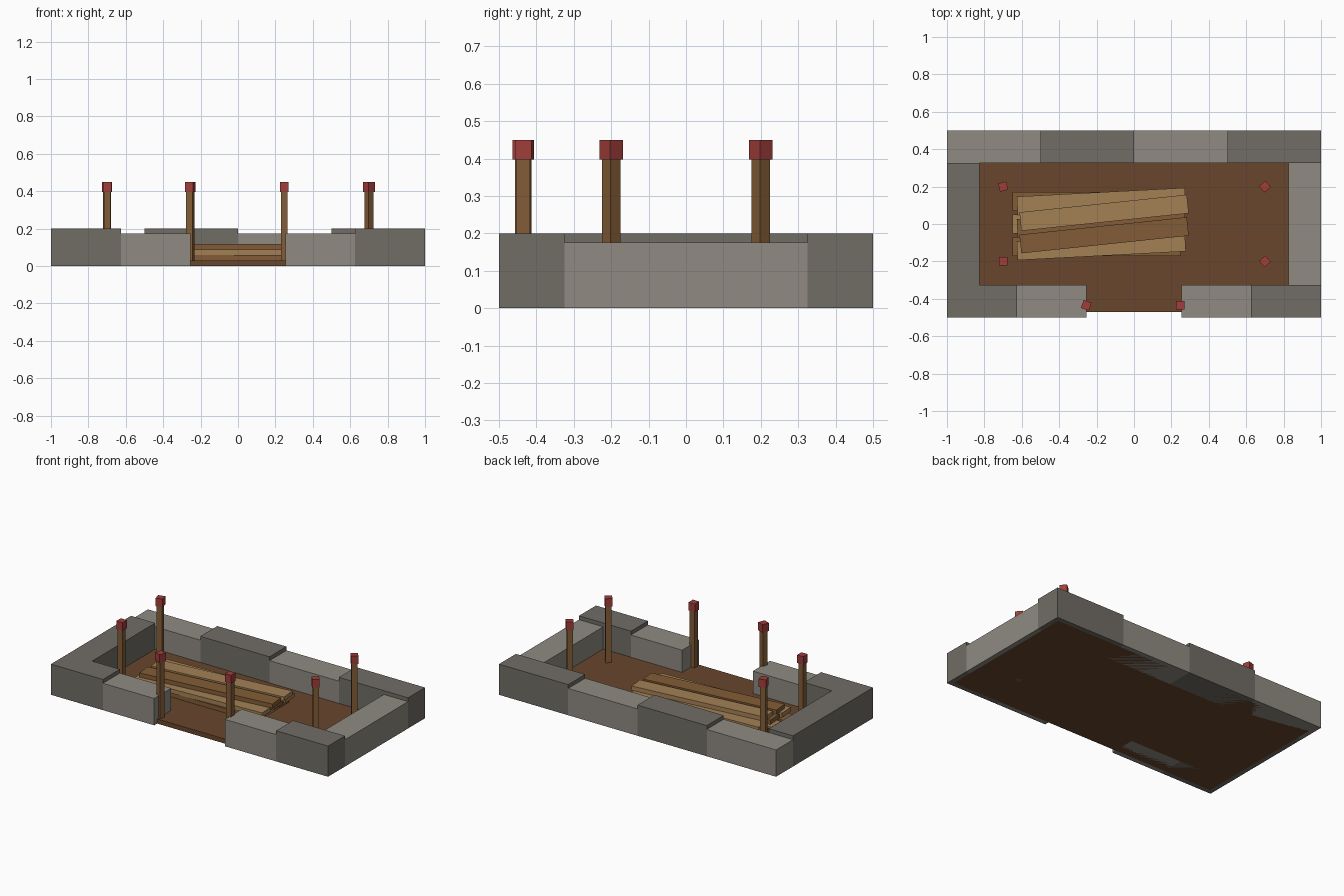
import bpy
from math import radians

if "Cube" in bpy.data.objects:
    bpy.data.objects.remove(bpy.data.objects["Cube"])


def material(name, rgb):
    m = bpy.data.materials.new(name)
    m.diffuse_color = (*[(c / 255) ** 2.2 for c in rgb], 1)
    m.use_nodes = True
    m.node_tree.nodes["Principled BSDF"].inputs["Base Color"].default_value = m.diffuse_color
    return m


DARK = material("dark_stone", (112, 109, 102))
LIGHT = material("light_stone", (142, 138, 129))
DIRT = material("dirt", (104, 72, 48))
PALE = material("pale_wood", (162, 128, 86))
BROWN = material("brown_wood", (130, 93, 58))
RED = material("red_paint", (158, 64, 60))


def box(name, x, y, z, mat, rot=0):
    """Box from (min, max) ranges, turned about its own vertical axis."""
    bpy.ops.mesh.primitive_cube_add(
        size=1, location=[sum(r) / 2 for r in (x, y, z)],
        rotation=(0, 0, radians(rot)))
    o = bpy.context.object
    o.name = name
    o.scale = [r[1] - r[0] for r in (x, y, z)]
    o.data.materials.append(mat)
    return o


def centred(name, cx, cy, z, w, d, mat, rot):
    return box(name, (cx - w / 2, cx + w / 2), (cy - d / 2, cy + d / 2), z, mat, rot)


# dirt floor
box("dirt_floor", (-0.97, 0.97), (-0.47, 0.47), (0, 0.03), DIRT)

# stone foundation: tall dark blocks and lower light blocks, gap at the front
HEIGHT = {DARK: 0.2, LIGHT: 0.175}
blocks = [("back_stone", -1, -0.5, 0.325, 0.5, LIGHT),
          ("back_stone", -0.5, 0, 0.325, 0.5, DARK),
          ("back_stone", 0, 0.5, 0.325, 0.5, LIGHT),
          ("back_stone", 0.5, 1, 0.325, 0.5, DARK),
          ("left_stone", -1, -0.825, -0.325, 0.325, DARK),
          ("right_stone", 0.825, 1, -0.325, 0.325, LIGHT)]
for s in (-1, 1):
    for a, b, mat in ((0.625, 1, DARK), (0.255, 0.625, LIGHT)):
        blocks.append(("front_stone", min(s * a, s * b), max(s * a, s * b), -0.5, -0.325, mat))
for name, x0, x1, y0, y1, mat in blocks:
    box(name, (x0, x1), (y0, y1), (0, HEIGHT[mat]), mat)

# marker stakes with red tops
for x, y, rot in ((-0.7, 0.2, 15), (-0.7, -0.2, 0), (0.7, 0.2, 40),
                  (0.7, -0.2, 40), (-0.255, -0.435, -20), (0.248, -0.435, 0)):
    centred("stake", x, y, (0, 0.4), 0.035, 0.035, BROWN, rot)
    centred("stake_top", x, y, (0.397, 0.45), 0.045, 0.045, RED, rot)

# plank pile: each layer is twisted a little more than the one below
layers = [(-0.2, 0, ((0.12, BROWN), (0, PALE), (-0.12, BROWN))),
          (-0.175, 3, ((0.12, PALE), (0, BROWN), (-0.12, PALE))),
          (-0.16, 6, ((0.06, PALE), (-0.06, BROWN)))]
for i, (x, rot, planks) in enumerate(layers):
    z = 0.03 + 0.03 * i
    for y, mat in planks:
        centred("plank", x, y, (z, z + 0.028), 0.9, 0.1, mat, rot)
